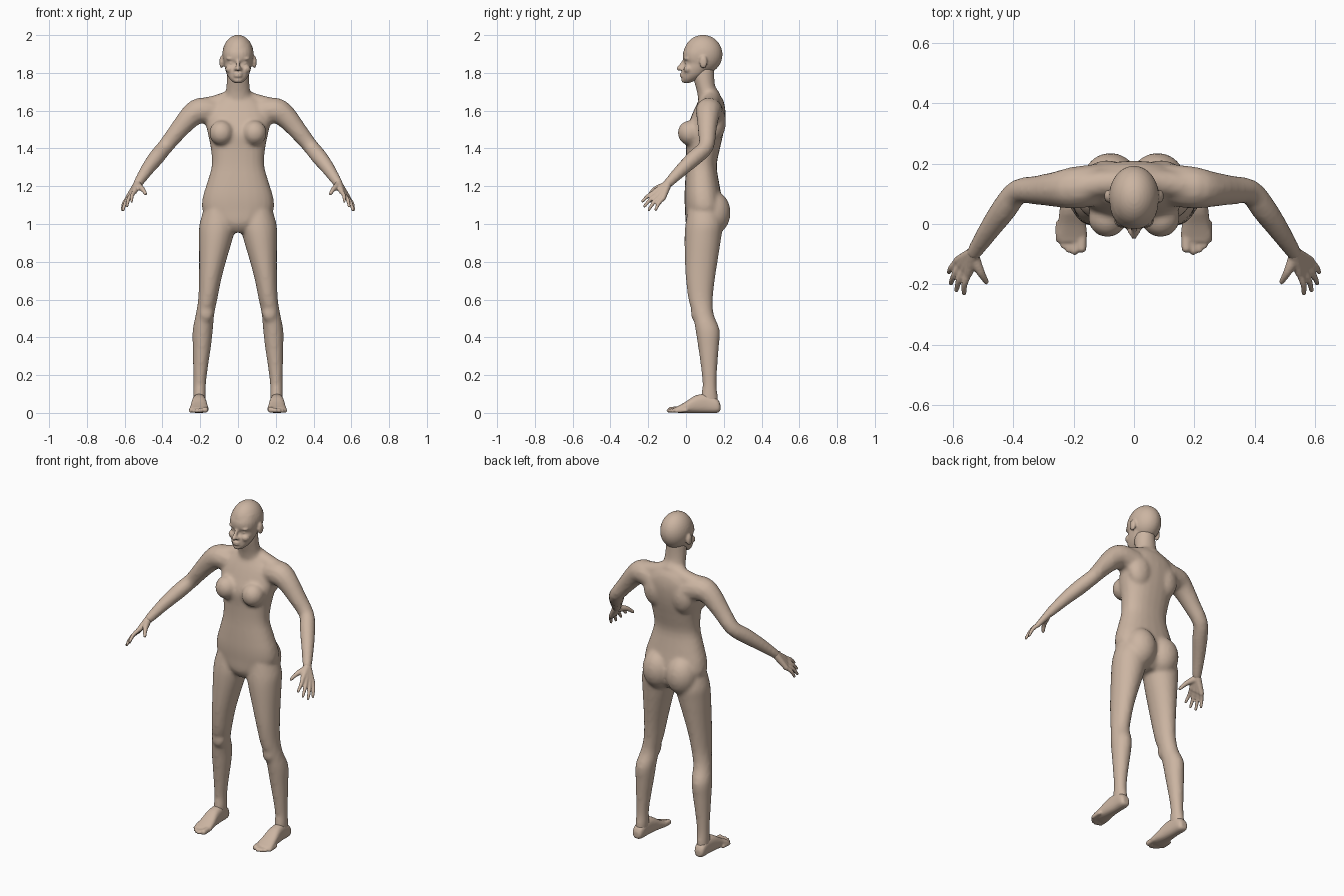
import bpy, bmesh, math
from mathutils import Vector

N = 24
bm = None


def spline(rows, k=3):
    """Catmull-Rom interpolation through rows of numbers."""
    out = []
    for i in range(len(rows) - 1):
        p1, p2 = rows[i], rows[i + 1]
        p0 = rows[i - 1] if i else p1
        p3 = rows[i + 2] if i + 2 < len(rows) else p2
        for j in range(k):
            t = j / k
            out.append([0.5 * (2 * b + (c - a) * t + (2 * a - 5 * b + 4 * c - d) * t * t
                               + (3 * b - a - 3 * c + d) * t ** 3)
                        for a, b, c, d in zip(p0, p1, p2, p3)])
    return out + [list(rows[-1])]


def skin(rings):
    vs = [[bm.verts.new(p) for p in r] for r in rings]
    n = len(vs[0])
    for a, b in zip(vs, vs[1:]):
        for i in range(n):
            bm.faces.new((a[i], a[(i + 1) % n], b[(i + 1) % n], b[i]))
    bm.faces.new(vs[0][::-1])
    bm.faces.new(vs[-1])


def loft(rows, axis='z', s=1, p=2.0):
    """Rows of (position, x min, x max, other min, other max)."""
    rings = []
    for t, x0, x1, b0, b1 in spline(rows):
        ring = []
        for i in range(N):
            a = 2 * math.pi * i / N
            c, d = math.cos(a), math.sin(a)
            c = math.copysign(abs(c) ** (2 / p), c)
            d = math.copysign(abs(d) ** (2 / p), d)
            x = s * ((x0 + x1) / 2 + (x1 - x0) / 2 * c)
            b = (b0 + b1) / 2 + (b1 - b0) / 2 * d
            ring.append((x, b, t) if axis == 'z' else (x, t, b))
        rings.append(ring)
    skin(rings)


def ball(c, r, s=1, n=12):
    rx, ry, rz = (r, r, r) if isinstance(r, (int, float)) else r
    m = n // 2 + 2
    rings = []
    for j in range(m + 1):
        a = -1.5 + 3.0 * j / m
        w = math.cos(a)
        rings.append([(c[0] * s + rx * w * math.cos(2 * math.pi * i / n),
                       c[1] + ry * w * math.sin(2 * math.pi * i / n),
                       c[2] + rz * math.sin(a)) for i in range(n)])
    skin(rings)


def tube(rows, s=1):
    """Round limb through rows of (x, y, z, radius) with round ends."""
    pts = spline(rows)
    P = [Vector((q[0] * s, q[1], q[2])) for q in pts]
    u, rings = Vector((0.31, 0.52, 0.8)), []
    for i, c in enumerate(P):
        t = (P[min(i + 1, len(P) - 1)] - P[max(i - 1, 0)]).normalized()
        u = (u - t * u.dot(t)).normalized()
        v = t.cross(u)
        rings.append([c + pts[i][3] * (u * math.cos(a) + v * math.sin(a))
                      for a in (math.pi * k / 6 for k in range(12))])
    skin(rings)
    for q in (rows[0], rows[-1]):
        ball(q[:3], q[3], s)


def torso_and_limbs():
    torso = [(.955, .05, .03, .15), (1.0, .13, .0, .19), (1.07, .187, -.005, .20),
             (1.14, .187, -.008, .19), (1.22, .163, -.005, .175), (1.31, .139, .0, .163),
             (1.40, .144, .0, .18), (1.48, .16, -.004, .198), (1.55, .172, .02, .208),
             (1.61, .16, .045, .208), (1.66, .11, .07, .195), (1.69, .06, .08, .17)]
    loft([(z, -w, w, f, b) for z, w, f, b in torso], p=2.3)
    neck = [(1.60, .11, .07, .20), (1.65, .085, .065, .192), (1.69, .068, .06, .172),
            (1.73, .062, .05, .155), (1.78, .059, .035, .15), (1.83, .055, .03, .15)]
    loft([(z, -w, w, f, b) for z, w, f, b in neck])
    for s in (1, -1):
        ball((.088, .020, 1.482), (.064, .064, .066), s, 20)     # breast
        ball((.078, .145, 1.06), (.092, .091, .115), s, 20)      # buttock
        ball((.09, .155, 1.54), (.075, .056, .10), s, 20)        # shoulder blade
        # shoulder slope and arm
        tube([(0, .135, 1.68, .045), (.10, .135, 1.643, .045), (.19, .12, 1.615, .052)], s)
        tube([(.12, .13, 1.59, .07), (.20, .12, 1.60, .07), (.255, .115, 1.565, .06),
              (.32, .112, 1.49, .049), (.385, .106, 1.41, .042), (.43, .05, 1.355, .043),
              (.48, -.02, 1.29, .036), (.53, -.095, 1.215, .026)], s)
        # leg and kneecap
        loft([(1.08, .03, .18, .01, .18), (1.0, .012, .204, -.003, .195),
              (.93, .026, .207, -.008, .187), (.80, .064, .206, -.006, .167),
              (.70, .09, .207, .0, .152), (.60, .11, .211, .013, .142),
              (.52, .126, .224, .035, .147), (.44, .133, .24, .05, .178),
              (.35, .143, .24, .064, .174), (.25, .158, .238, .078, .166),
              (.15, .17, .236, .088, .162), (.09, .17, .237, .08, .168),
              (.03, .176, .236, .085, .172)], s=s)
        ball((.168, .055, .53), (.04, .03, .05), s)


def head():
    ball((0, .09, 1.897), (.083, .103, .104), 1, 32)
    face = [(1.747, .022, -.008, .02), (1.765, .042, -.02, .06), (1.79, .058, -.02, .10),
            (1.82, .068, -.018, .13), (1.85, .074, -.006, .15), (1.875, .079, -.016, .16),
            (1.91, .08, -.015, .17), (1.95, .07, .005, .16)]
    loft([(z, -w, w, f, b) for z, w, f, b in face], p=2.2)
    tube([(0, -.008, 1.87, .009), (0, -.022, 1.845, .010), (0, -.037, 1.823, .013)])
    ball((0, -.008, 1.762), (.025, .017, .016))
    for z in (1.796, 1.783):                                     # lips
        ball((0, -.019, z), (.024, .015, .006))
    for s in (1, -1):
        ball((.013, -.022, 1.82), .010, s)                       # nostril
        ball((.033, .012, 1.851), (.018, .017, .011), s)         # eye
        ball((.034, .004, 1.875), (.03, .016, .008), s)          # brow
        ball((.042, .012, 1.82), (.025, .025, .022), s)          # cheek
        ball((.087, .092, 1.857), (.012, .022, .034), s)         # ear


def hands():
    wrist = (.53, -.095, 1.215)
    k0, k3 = Vector((.548, -.162, 1.172)), Vector((.585, -.122, 1.135))
    tips = [(.563, -.23, 1.121), (.588, -.22, 1.094), (.607, -.197, 1.076), (.613, -.16, 1.076)]
    for s in (1, -1):
        for i, tip in enumerate(tips):
            k = k0.lerp(k3, i / 3)
            mid = k.lerp(Vector(tip), .5) + Vector((.006, -.004, .003))
            tube([(*wrist, .022), (*k, .0145)], s)
            tube([(*k, .0125), (*mid, .0105), (*tip, .008)], s)
        tube([(.53, -.115, 1.2, .021), (.508, -.16, 1.187, .014), (.489, -.192, 1.16, .009)], s)


def feet():
    toes = [(.173, -.08, .0165), (.197, -.091, .0125), (.217, -.085, .0115),
            (.234, -.071, .011), (.25, -.052, .0105)]
    for s in (1, -1):
        loft([(.182, .19, .225, .012, .045), (.165, .175, .238, .0, .075),
              (.11, .171, .24, -.001, .10), (.05, .166, .246, -.001, .092),
              (.0, .159, .252, -.001, .06), (-.04, .155, .258, .0, .038),
              (-.058, .162, .25, .004, .03)], 'y', s, 2.5)
        for x, y, r in toes:
            tube([(x, y + .055, r + .003, r), (x, y, r, r)], s)


mat = bpy.data.materials.new("skin_tone")
mat.diffuse_color = (.60, .46, .36, 1)

# each part group becomes one continuous softened skin
for name, build, voxel, soften in (("body", torso_and_limbs, .011, 4), ("head", head, .006, 3),
                                   ("hands", hands, .005, 3), ("feet", feet, .006, 3)):
    bm = bmesh.new()
    build()
    mesh = bpy.data.meshes.new(name)
    bm.to_mesh(mesh)
    bm.free()
    mesh.materials.append(mat)
    ob = bpy.data.objects.new(name, mesh)
    bpy.context.collection.objects.link(ob)
    rm = ob.modifiers.new("skin", 'REMESH')
    rm.mode = 'VOXEL'
    rm.voxel_size = voxel
    rm.use_smooth_shade = True
    sm = ob.modifiers.new("soften", 'SMOOTH')
    sm.factor = .5
    sm.iterations = soften
